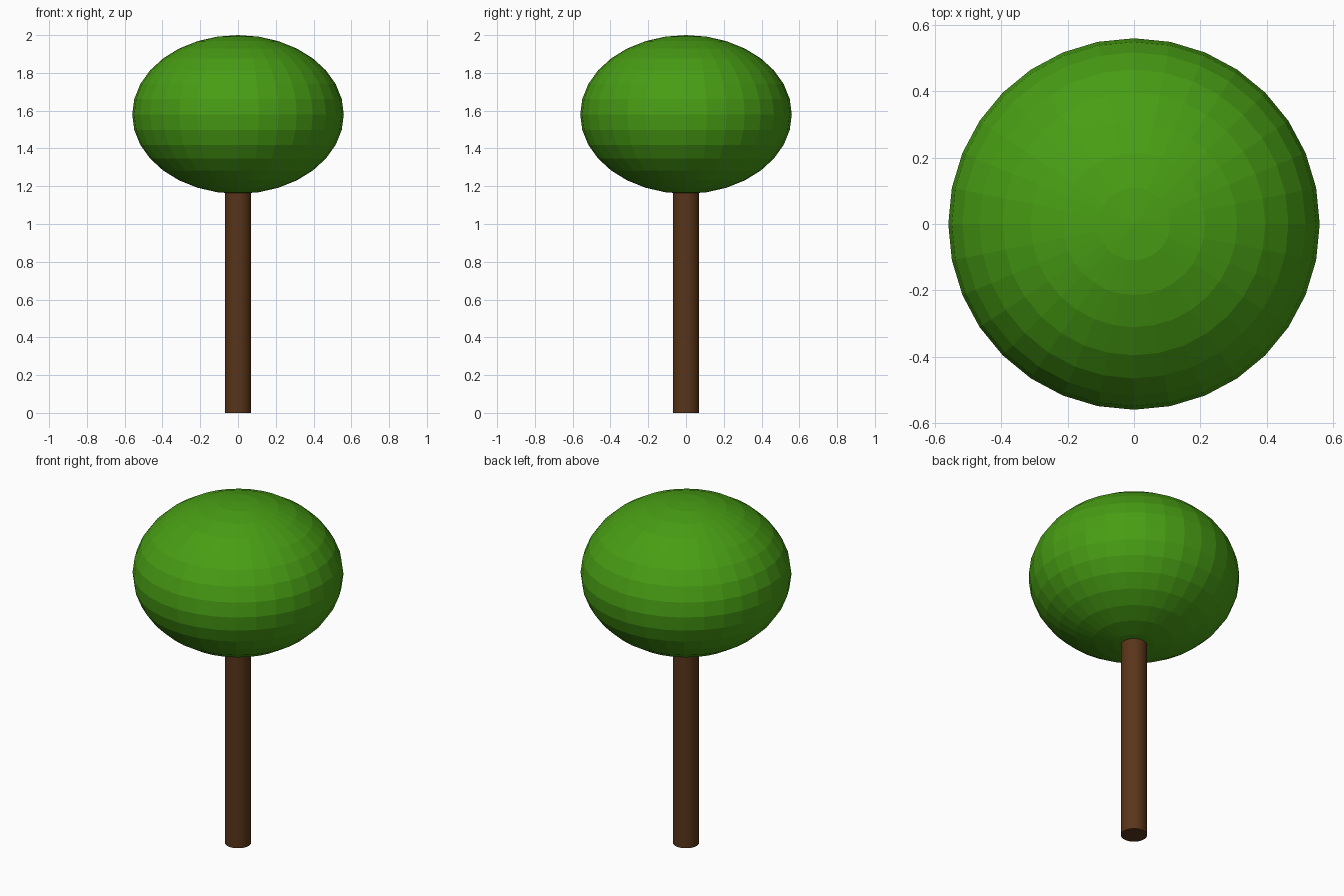
import bpy

if "Cube" in bpy.data.objects:
    bpy.data.objects.remove(bpy.data.objects["Cube"])


def finish(name, color):
    obj = bpy.context.object
    obj.name = name
    mat = bpy.data.materials.new(name + "_color")
    mat.diffuse_color = (*color, 1)
    mat.use_nodes = True
    mat.node_tree.nodes["Principled BSDF"].inputs["Base Color"].default_value = mat.diffuse_color
    obj.data.materials.append(mat)
    return obj


# Trunk: round post, its top tucked into the crown
TRUNK_TOP = 1.2
bpy.ops.mesh.primitive_cylinder_add(vertices=32, radius=0.07, depth=TRUNK_TOP,
                                    location=(0, 0, TRUNK_TOP / 2))
finish("trunk", (0.10, 0.035, 0.01))

# Crown: flattened, faceted ball of leaves
bpy.ops.mesh.primitive_uv_sphere_add(segments=32, ring_count=16, radius=1,
                                     location=(0, 0, 1.58))
bpy.context.object.scale = (0.56, 0.56, 0.42)
bpy.ops.object.transform_apply(location=False, rotation=False, scale=True)
finish("crown", (0.065, 0.34, 0.007))
